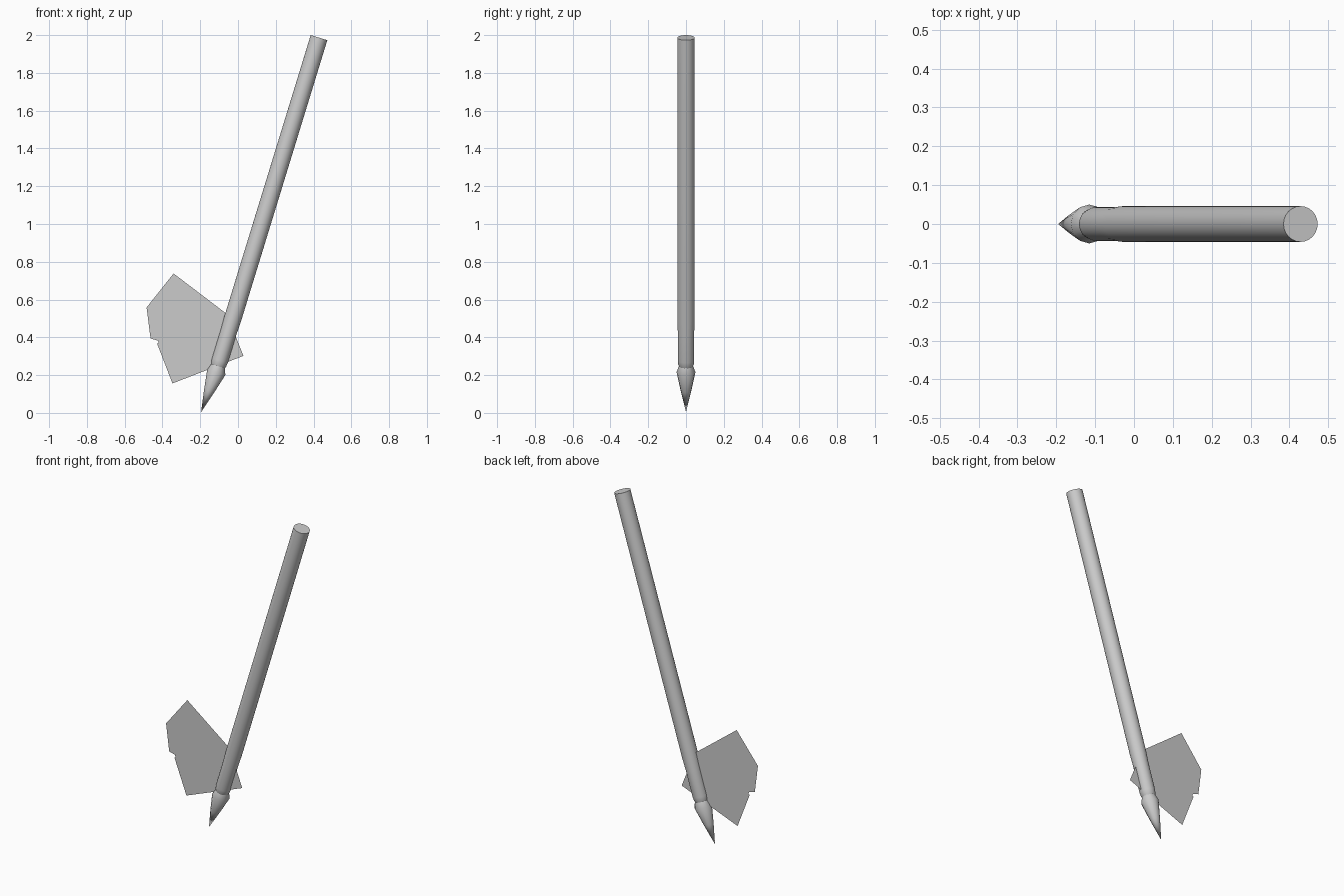
import bpy, bmesh, math
from mathutils import Vector, Matrix

cube = bpy.data.objects.get("Cube")
if cube:
    bpy.data.objects.remove(cube, do_unlink=True)

grey = bpy.data.materials.new("plain grey")
grey.use_nodes = True
colour = (0.6, 0.6, 0.6, 1)
grey.diffuse_color = colour
grey.node_tree.nodes["Principled BSDF"].inputs["Base Color"].default_value = colour

# The leaning axis shared by the pole and its point
TILT = math.atan(0.307)
AXIS = Matrix.Translation((-0.181, 0, 0)) @ Matrix.Rotation(TILT, 4, "Y")


def add_object(name, bm):
    mesh = bpy.data.meshes.new(name)
    bm.to_mesh(mesh)
    bm.free()
    mesh.materials.append(grey)
    obj = bpy.data.objects.new(name, mesh)
    bpy.context.collection.objects.link(obj)
    return obj


def lathe(name, profile, sides):
    """Turn (distance, radius, sideways shift) rings around the leaning axis."""
    bm = bmesh.new()
    rings = []
    for dist, radius, shift in profile:
        ring = []
        for i in range(sides):
            a = math.tau * i / sides
            p = Vector((radius * math.cos(a) + shift, radius * math.sin(a), dist))
            ring.append(bm.verts.new(AXIS @ p))
        rings.append(ring)
    for low, high in zip(rings, rings[1:]):
        for i in range(sides):
            j = (i + 1) % sides
            bm.faces.new((low[i], low[j], high[j], high[i]))
    bm.faces.new(rings[0][::-1])
    bm.faces.new(rings[-1])
    bmesh.ops.remove_doubles(bm, verts=bm.verts, dist=0.0002)
    bmesh.ops.recalc_face_normals(bm, faces=bm.faces)
    obj = add_object(name, bm)
    bpy.ops.object.select_all(action="DESELECT")
    obj.select_set(True)
    bpy.context.view_layer.objects.active = obj
    bpy.ops.object.shade_smooth_by_angle(angle=math.radians(40))


# Pole, slightly slimmer and rounded at its lower end
lathe("pole", [(0.25, 0.034, 0), (0.268, 0.041, 0), (0.29, 0.0435, 0),
               (0.45, 0.0435, 0), (0.52, 0.046, 0), (2.078, 0.046, 0)], 24)

# Pointed head, its tip bent a little to one side
lathe("pointed_head", [(0, 0, -0.015), (0.12, 0.028, -0.007),
                       (0.225, 0.05, 0), (0.265, 0.036, 0)], 12)

# Flat ragged sheet through the pole
outline = [(-0.341, 0.738), (-0.484, 0.558), (-0.431, 0.516), (-0.463, 0.394),
           (-0.408, 0.378), (-0.428, 0.366), (-0.347, 0.156), (0.029, 0.302),
           (-0.06, 0.524)]
bm = bmesh.new()
bm.faces.new([bm.verts.new((x, 0, z)) for x, z in outline])
bmesh.ops.triangulate(bm, faces=bm.faces)
add_object("ragged_sheet", bm)
